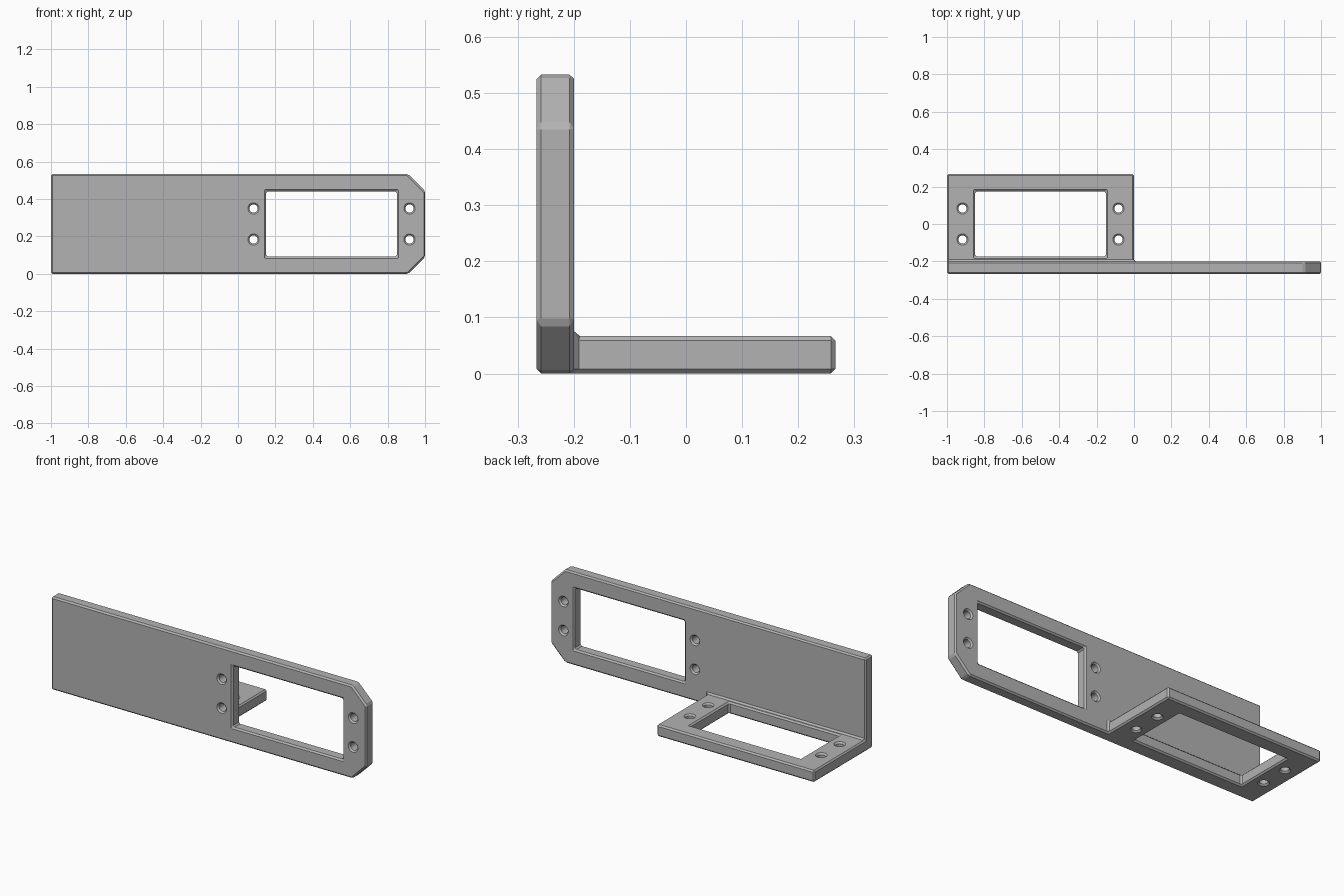
import bpy
import bmesh
from mathutils import Matrix, Vector

old = bpy.data.objects.get("Cube")
if old:
    bpy.data.objects.remove(old, do_unlink=True)

LENGTH, HEIGHT, THICK, CHAMFER = 2.0, 0.533, 0.067, 0.0085
FRONT = -HEIGHT / 2
CORNER = 0.09

# Plain grey finish
grey = bpy.data.materials.new("Grey")
grey.use_nodes = True
colour = (0.45, 0.45, 0.45, 1)
grey.diffuse_color = colour
grey.node_tree.nodes["Principled BSDF"].inputs["Base Color"].default_value = colour


def make_object(name, bm):
    bmesh.ops.recalc_face_normals(bm, faces=bm.faces)
    mesh = bpy.data.meshes.new(name)
    bm.to_mesh(mesh)
    bm.free()
    mesh.materials.append(grey)
    obj = bpy.data.objects.new(name, mesh)
    bpy.context.collection.objects.link(obj)
    return obj


def add_box(bm, low, high):
    low, high = Vector(low), Vector(high)
    matrix = Matrix.Translation((low + high) / 2) @ Matrix.Diagonal((*(high - low), 1))
    bmesh.ops.create_cube(bm, size=1, matrix=matrix)


# Upright plate with two clipped corners
bm = bmesh.new()
outline = [(-1, 0), (1 - CORNER, 0), (1, CORNER), (1, HEIGHT - CORNER),
           (1 - CORNER, HEIGHT), (-1, HEIGHT)]
face = bm.faces.new([bm.verts.new((x, FRONT, z)) for x, z in outline])
result = bmesh.ops.extrude_face_region(bm, geom=[face])
verts = [v for v in result["geom"] if isinstance(v, bmesh.types.BMVert)]
bmesh.ops.translate(bm, verts=verts, vec=(0, THICK, 0))
bracket = make_object("bracket", bm)

# Foot plate behind the left half
bm = bmesh.new()
add_box(bm, (-1, FRONT, 0), (0, -FRONT, THICK))
foot = make_object("foot_plate_helper", bm)


# Window and four screw holes, cut along z around the origin
def make_cutter(name, matrix):
    bm = bmesh.new()
    add_box(bm, (-0.349, -0.175, -0.1), (0.349, 0.175, 0.1))
    for x in (-0.417, 0.417):
        for y in (-0.083, 0.083):
            bmesh.ops.create_cone(bm, cap_ends=True, segments=24, radius1=0.022,
                                  radius2=0.022, depth=0.2,
                                  matrix=Matrix.Translation((x, y, 0)))
    bmesh.ops.transform(bm, matrix=matrix, verts=bm.verts)
    return make_object(name, bm)


upright_cutter = make_cutter(
    "upright_cutter", Matrix.Translation((0.5, FRONT + THICK / 2, HEIGHT / 2))
    @ Matrix.Rotation(1.5707963, 4, "X"))
foot_cutter = make_cutter("foot_cutter", Matrix.Translation((-0.5, 0, THICK / 2)))

# Join, cut and chamfer
for helper, operation in ((foot, "UNION"), (upright_cutter, "DIFFERENCE"),
                          (foot_cutter, "DIFFERENCE")):
    mod = bracket.modifiers.new(helper.name, "BOOLEAN")
    mod.operation = operation
    mod.solver = "EXACT"
    mod.object = helper
    helper.hide_render = True
    helper.hide_set(True)

bevel = bracket.modifiers.new("Chamfer", "BEVEL")
bevel.width = CHAMFER
bevel.segments = 1
bevel.limit_method = "ANGLE"
bevel.angle_limit = 0.52
bevel.use_clamp_overlap = False
